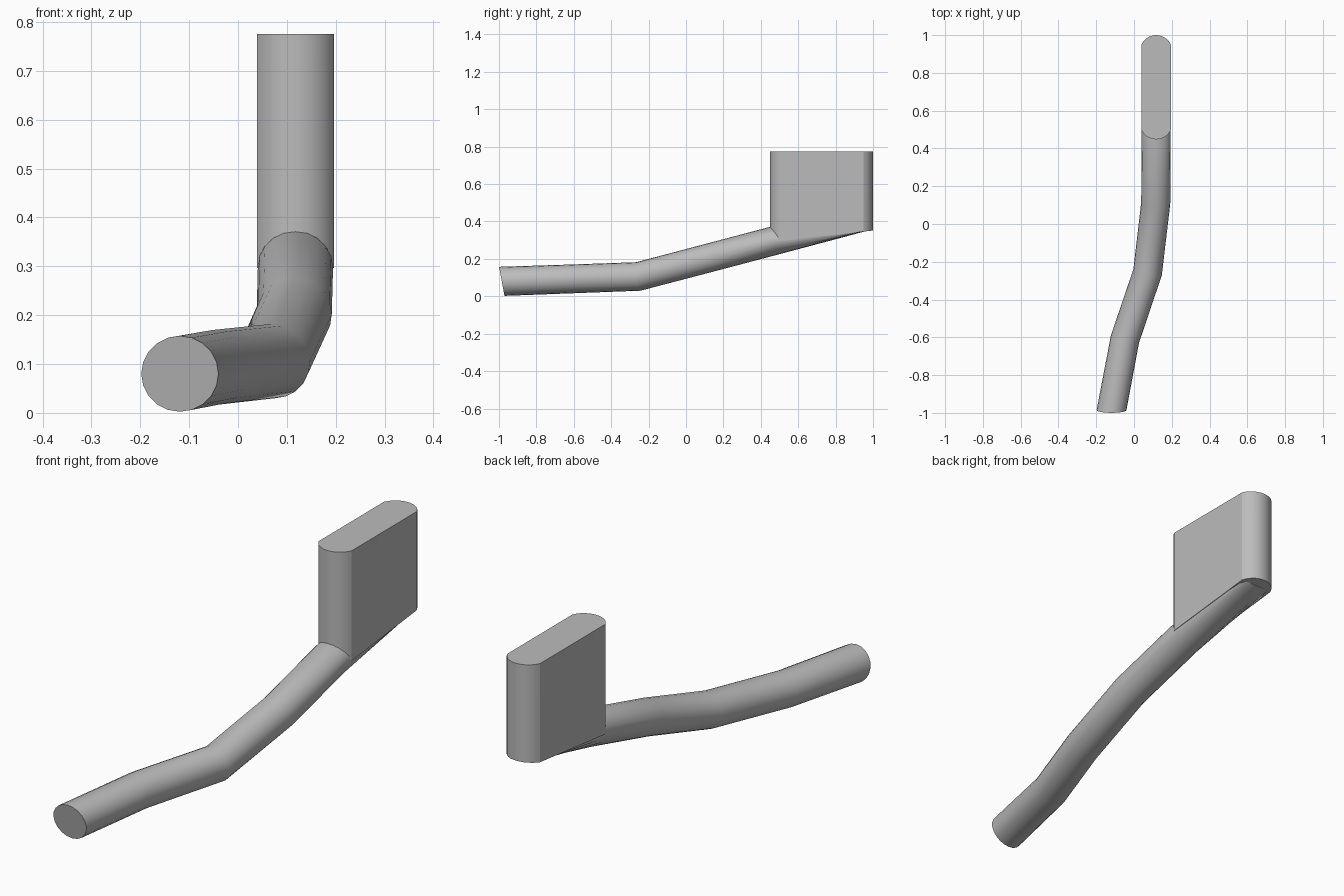
import bpy, bmesh, math
from mathutils import Vector

if "Cube" in bpy.data.objects:
    bpy.data.objects.remove(bpy.data.objects["Cube"], do_unlink=True)

grey = bpy.data.materials.new("plain grey")
grey.use_nodes = True
colour = (0.5, 0.5, 0.5, 1)
grey.diffuse_color = colour
grey.node_tree.nodes["Principled BSDF"].inputs["Base Color"].default_value = colour


def finish(bm, name, angle):
    bmesh.ops.recalc_face_normals(bm, faces=bm.faces)
    mesh = bpy.data.meshes.new(name)
    bm.to_mesh(mesh)
    bm.free()
    mesh.materials.append(grey)
    obj = bpy.data.objects.new(name, mesh)
    bpy.context.scene.collection.objects.link(obj)
    bpy.ops.object.select_all(action='DESELECT')
    obj.select_set(True)
    bpy.context.view_layer.objects.active = obj
    bpy.ops.object.shade_smooth_by_angle(angle=math.radians(angle))


# Bent tube: centre, section normal, half width, half height
# The last stretch flattens into the underside of the block
SIDES = 20
stations = [
    ((-0.119, -0.985, 0.080), (0, 1, 0.19), 0.079, 0.079),
    ((-0.048, -0.610, 0.093), (0.26, 1, 0.04), 0.077, 0.077),
    ((0.072, -0.255, 0.106), (0.22, 1, 0.15), 0.077, 0.077),
    ((0.115, 0.110, 0.202), (0.06, 1, 0.26), 0.077, 0.077),
    ((0.1175, 0.470, 0.297), (0, 1, 0.25), 0.077, 0.077),
    ((0.1175, 0.950, 0.350), (0, 1, 0), 0.077, 0.005),
]
bm = bmesh.new()
rings = []
for centre, normal, wide, high in stations:
    n = Vector(normal).normalized()
    side = n.cross(Vector((0, 0, 1))).normalized()
    up = side.cross(n)
    ring = []
    for i in range(SIDES):
        a = math.tau * i / SIDES
        ring.append(bm.verts.new(Vector(centre) + side * wide * math.cos(a)
                                 + up * high * math.sin(a)))
    rings.append(ring)
for r, s in zip(rings, rings[1:]):
    for i in range(SIDES):
        j = (i + 1) % SIDES
        bm.faces.new((r[i], r[j], s[j], s[i]))
bm.faces.new(rings[0])
bm.faces.new(rings[-1])
finish(bm, "bent_tube", 30)

# Upright block with bowed ends and a sloping base
HALF, BOW, MID_X, TOP = 0.079, 0.052, 0.1175, 0.775
radius = (HALF ** 2 + BOW ** 2) / (2 * BOW)
spread = math.asin(HALF / radius)
STEPS = 12
outline = []
for end, y_tip in ((1, 1.0), (-1, 0.448)):
    for i in range(STEPS + 1):
        a = spread * (1 - 2 * i / STEPS)
        outline.append((MID_X + end * radius * math.sin(a),
                        y_tip - end * radius * (1 - math.cos(a))))
bm = bmesh.new()
base = [bm.verts.new((x, y, 0.291 + 0.11 * (y - 0.45))) for x, y in outline]
top = [bm.verts.new((x, y, TOP)) for x, y in outline]
for i in range(len(base)):
    j = (i + 1) % len(base)
    bm.faces.new((base[i], base[j], top[j], top[i]))
bm.faces.new(base)
bm.faces.new(top)
finish(bm, "upright_block", 20)
